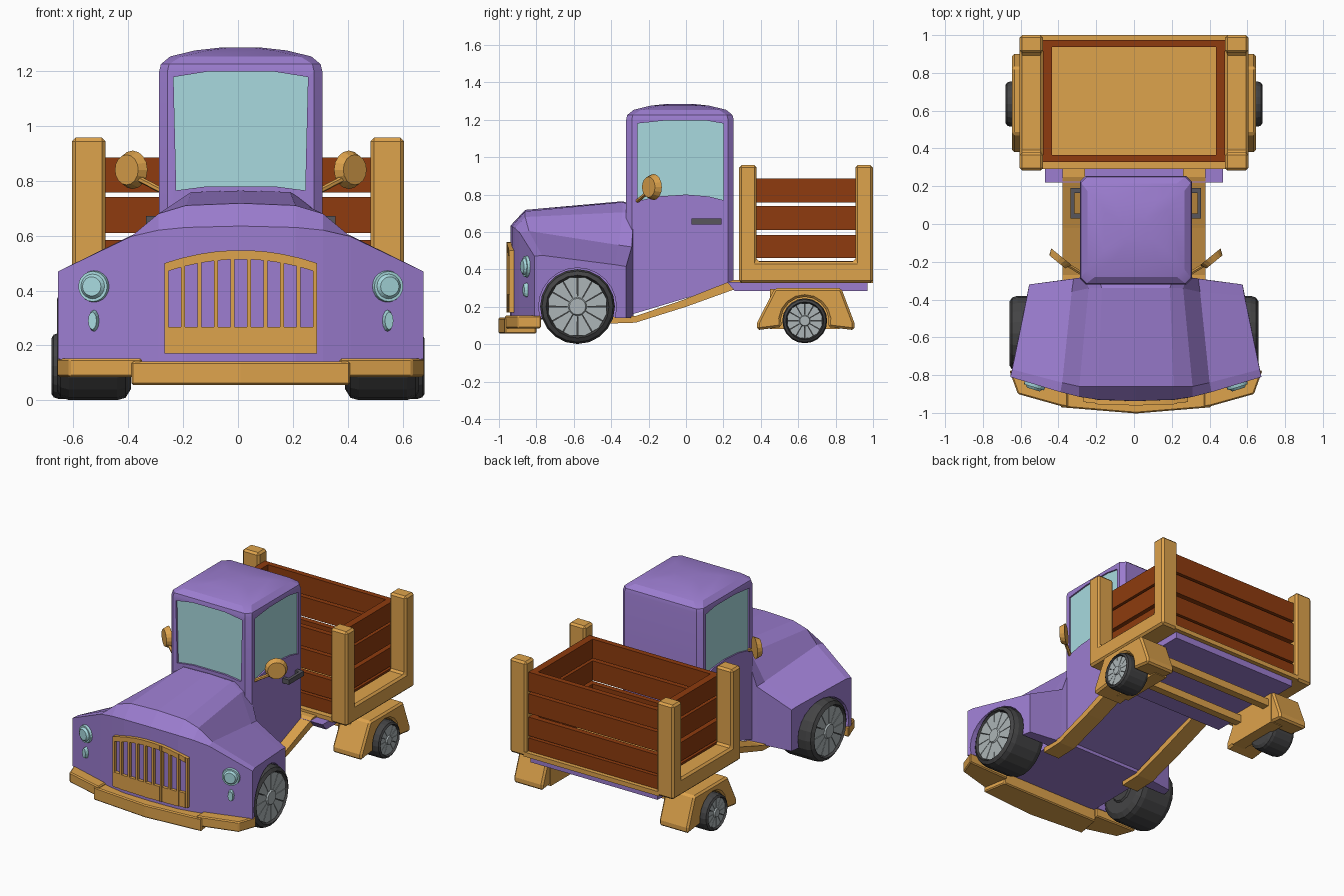
import bpy, bmesh, math
from mathutils import Vector, Matrix

if "Cube" in bpy.data.objects:
    bpy.data.objects.remove(bpy.data.objects["Cube"])

CX = 0.01            # the cab and nose sit slightly off centre
SIDES = (-1, 1)


def material(name, r, g, b):
    lin = [((c / 255 + 0.055) / 1.055) ** 2.4 for c in (r, g, b)]
    m = bpy.data.materials.new(name)
    m.diffuse_color = (*lin, 1)
    m.use_nodes = True
    m.node_tree.nodes["Principled BSDF"].inputs["Base Color"].default_value = m.diffuse_color
    return m


PURPLE = material("purple paint", 156, 125, 208)
TAN = material("tan wood", 222, 163, 76)
BROWN = material("brown planks", 142, 59, 14)
GLASS = material("pale blue glass", 168, 218, 223)
RUBBER = material("dark rubber", 68, 68, 69)
METAL = material("grey metal", 172, 181, 183)
HANDLE = material("handle grey", 88, 86, 92)


def finish(name, bm, mat, bevel=0):
    bmesh.ops.recalc_face_normals(bm, faces=bm.faces[:])
    me = bpy.data.meshes.new(name)
    bm.to_mesh(me)
    bm.free()
    me.materials.append(mat)
    ob = bpy.data.objects.new(name, me)
    bpy.context.collection.objects.link(ob)
    if bevel:
        b = ob.modifiers.new("bevel", 'BEVEL')
        b.width, b.segments, b.limit_method = bevel, 1, 'ANGLE'
    return ob


def prisms(name, axis, parts, mat, bevel=0, dx=0):
    """Extrude flat polygons along an axis; parts = [(points, start, end)]."""
    place = {'X': lambda p, d: (d + dx, p[0], p[1]),
             'Y': lambda p, d: (p[0] + dx, d, p[1]),
             'Z': lambda p, d: (p[0] + dx, p[1], d)}[axis]
    bm = bmesh.new()
    for pts, a, b in parts:
        A = [bm.verts.new(place(p, a)) for p in pts]
        B = [bm.verts.new(place(p, b)) for p in pts]
        bm.faces.new(A)
        bm.faces.new(B)
        for i in range(len(pts)):
            j = (i + 1) % len(pts)
            bm.faces.new((A[i], A[j], B[j], B[i]))
    return finish(name, bm, mat, bevel)


def rect(a0, a1, b0, b1):
    return [(a0, b0), (a1, b0), (a1, b1), (a0, b1)]


def loft(name, rings, mat):
    bm = bmesh.new()
    R = [[bm.verts.new(p) for p in ring] for ring in rings]
    n = len(R[0])
    for r0, r1 in zip(R, R[1:]):
        for i in range(n):
            bm.faces.new((r0[i], r0[(i + 1) % n], r1[(i + 1) % n], r1[i]))
    bm.faces.new(R[0])
    bm.faces.new(R[-1])
    return finish(name, bm, mat)


def disc(name, loc, normal, r1, r2, depth, mat, n=20, stretch=1):
    bm = bmesh.new()
    q = Vector(normal).to_track_quat('Z', 'Y').to_matrix().to_4x4()
    mx = Matrix.Translation(loc) @ q @ Matrix.Diagonal((1, stretch, 1, 1))
    bmesh.ops.create_cone(bm, cap_ends=True, segments=n, radius1=r1, radius2=r2,
                          depth=depth, matrix=mx)
    return finish(name, bm, mat)


def cut(ob, cutter):
    m = ob.modifiers.new("cut", 'BOOLEAN')
    m.operation, m.solver, m.object = 'DIFFERENCE', 'EXACT', cutter
    cutter.hide_render = True
    cutter.hide_set(True)


# Nose, hood and front fenders: columns from centre line to outer fender
cols = [
    [(0, -.28, .14), (0, -.94, .13), (0, -.937, .635), (0, -.86, .718), (0, -.34, .764), (0, -.28, .745)],
    [(.2, -.28, .14), (.2, -.935, .13), (.2, -.93, .63), (.2, -.86, .71), (.18, -.34, .759), (.2, -.28, .74)],
    [(.27, -.28, .14), (.3, -.915, .13), (.3, -.915, .62), (.3, -.86, .68), (.25, -.34, .705), (.27, -.28, .70)],
    [(.34, -.29, .14), (.4, -.89, .14), (.4, -.89, .597), (.39, -.84, .605), (.34, -.36, .53), (.33, -.29, .52)],
    [(.565, -.32, .14), (.665, -.81, .15), (.665, -.81, .47), (.655, -.77, .475), (.575, -.38, .425), (.565, -.32, .415)],
]
cols = [[(-x, y, z) for x, y, z in c] for c in cols[:0:-1]] + cols
body = loft("nose_and_fenders", [[(x + CX, y, z) for x, y, z in c] for c in cols], PURPLE)
for s in SIDES:
    cut(body, disc("wheel_arch_cutter", (s * .66 + CX, -.58, .2), (1, 0, 0), .208, .208, .6, PURPLE, 24))


# Cab: chamfered rings rising into a domed roof
def ring(inset, z, c):
    hx, y0, y1 = .297 - inset, -.32 + inset, .255 - inset
    pts = [(-hx, y0 + c), (-hx + c, y0), (hx - c, y0), (hx, y0 + c),
           (hx, y1 - c), (hx - c, y1), (-hx + c, y1), (-hx, y1 - c)]
    return [(x + CX, y, z if z else .15 + (y + .32) * .3) for x, y in pts]


cab = loft("cab", [ring(0, 0, .03), ring(0, 1.2, .03), ring(.006, 1.225, .03), ring(.04, 1.253, .04),
                   ring(.13, 1.275, .05), ring(.22, 1.285, .03)], PURPLE)

# Recessed windows
screen = [(-.235, .765), (-.12, .78), (.12, .78), (.235, .765), (.245, 1.178), (.12, 1.198), (-.12, 1.198), (-.245, 1.178)]
cut(cab, prisms("windscreen_cutter", 'Y', [(screen, -.4, -.30)], PURPLE, dx=CX))
prisms("windscreen", 'Y', [(screen, -.307, -.298)], GLASS, dx=CX)
side = [(-.26, .765), (-.15, .79), (.0, .80), (.12, .79), (.2, .77), (.2, 1.18), (.1, 1.197), (-.1, 1.197), (-.26, 1.18)]
for s in SIDES:
    cut(cab, prisms("side_window_cutter", 'X', [(side, s * .28, s * .4)], PURPLE, dx=CX))
    prisms("side_window", 'X', [(side, s * .278, s * .287)], GLASS, dx=CX)
    # Door handle, a small loop
    prisms("door_handle", 'Z', [([(s * .29, .03), (s * .345, .03), (s * .345, .19), (s * .29, .19), (s * .29, .165),
                                  (s * .325, .165), (s * .325, .055), (s * .29, .055)], .64, .672)], HANDLE, dx=CX)
    # Mirror on a thin arm
    a, b = Vector((s * .29 + CX, -.26, .765)), Vector((s * .405 + CX, -.19, .825))
    disc("mirror_arm", (a + b) / 2, b - a, .011, .011, (b - a).length, TAN, 6)
    disc("mirror", (s * .405 + CX, -.187, .84), (s * .63, -.77, 0), .07, .055, .035, TAN, 16)
    # Headlight and small lamp below it
    n = Vector((s * .294, -.956, 0))
    p = Vector((s * .535 + CX, -.85, .415))
    disc("headlight_ring", p, n, .06, .055, .03, GLASS)
    disc("headlight_lens", p + n * .02, n, .047, .035, .015, GLASS)
    disc("small_lamp", p - Vector((0, 0, .125)), n, .023, .016, .04, GLASS, 12, 2)
    # Running board
    prisms("running_board", 'X', [([(-.42, .11), (-.27, .115), (.0, .2), (.25, .29), (.30, .30), (.30, .342), (.25, .342),
                                    (-.02, .235), (-.27, .15), (-.42, .145)], s * .26, s * .378)], TAN)


# Grille: columns of bars and slots with an arched top
def front_y(x):
    x = abs(x)
    return -.937 + x * .035 if x < .2 else -.93 + (x - .2) * .15


def arch(x):
    return .547 - .047 * (x / .277) ** 2


cells, x = [], -.277
for i in range(19):
    w = .014 if i % 2 == 0 else .046
    y = front_y(x + w / 2)
    top = [(x + w, arch(x + w)), (x, arch(x))]
    if i % 2 == 0:
        cells.append(([(x, .17), (x + w, .17)] + top, y - .024, y + .01))
    else:
        cells.append((rect(x, x + w, .17, .268), y - .024, y + .01))
        cells.append(([(x, arch(x) - .033), (x + w, arch(x + w) - .033)] + top, y - .024, y + .01))
    x += w
prisms("grille", 'Y', cells, TAN, dx=CX)

# Front bumper
bumper = [([(-.4, -.97), (0, -1.003), (.4, -.97), (.37, -.8), (-.37, -.8)], .056, .142)]
for s in SIDES:
    bumper.append(([(s * .36, -.97), (s * .4, -.963), (s * .625, -.9), (s * .67, -.775), (s * .36, -.785)], .085, .153))
prisms("front_bumper", 'Z', bumper, TAN, .007, CX)

# Cargo bed floor and undertray
prisms("bed_undertray", 'X', [([(.26, .285), (.97, .285), (.97, .332), (.22, .332)], -.47, .47)], PURPLE)
prisms("bed_floor", 'Z', [(rect(-.5, .5, .29, 1), .328, .358)], TAN)

# Bed sides: two posts and a rail in one U shape, planks between them
rows = [(.355, .445), (.46, .585), (.61, .74), (.757, .885)]
for s in SIDES:
    prisms("bed_side_frame", 'X', [([(.283, .328), (1, .328), (1, .957), (.905, .957), (.905, .442), (.378, .442),
                                     (.378, .957), (.283, .957)], s * .482, s * .605)], TAN, .013)
    prisms("side_planks", 'X', [(rect(.34, .96, a, b), s * .435, s * .483) for a, b in rows], BROWN)
for name, y in (("front_planks", .328), ("rear_planks", .937)):
    prisms(name, 'Y', [(rect(-.484, .484, a, b), y, y + .036) for a, b in rows], BROWN)

# Rear fenders: outer wall with a wheel opening, solid inner wall, two cross beams
opening = [(.635 + .128 * math.cos(t), .125 + .128 * math.sin(t)) for t in (math.radians(a) for a in range(-15, 196, 21))]
outline = [(.38, .075), (.38, .115), (.475, .3), (.83, .3), (.9, .115), (.9, .075)]
for s in SIDES:
    prisms("rear_fender", 'X', [(outline + opening, s * .43, s * .645)], TAN, .012)
    prisms("rear_fender_inner_wall", 'X', [(rect(.45, .82, .08, .295), s * .425, s * .515)], TAN)
prisms("cross_beams", 'X', [(rect(y, y + .05, .205, .255), -.45, .45) for y in (.48, .745)], TAN)


# Wheels: rounded tyre, spoked panels and a hub cap
def wheel(name, s, y, z, r, x0, x1):
    n = 20
    prof = [(x0, .8), (x0 + .1 * r, .96), (x0 + .25 * r, 1), (x1 - .22 * r, 1), (x1 - .07 * r, .95),
            (x1, .84), (x1 - .03, .78)]
    loft(name + "_tyre", [[(s * px, y + r * k * math.cos(i * math.tau / n), z + r * k * math.sin(i * math.tau / n))
                           for i in range(n)] for px, k in prof], RUBBER)
    panels = []
    for i in range(12):
        t = i * math.tau / 12
        panels.append(([(y + r * k * math.cos(t + d), z + r * k * math.sin(t + d))
                        for k, d in ((.25, .025), (.78, .015), (.8, .26), (.78, .51), (.25, .5))],
                       s * (x1 - .032), s * (x1 - .012)))
    prisms(name + "_rim", 'X', panels, METAL)
    disc(name + "_hub", (s * (x1 - .018), y, z), (s, 0, 0), .32 * r, .22 * r, .03, METAL, 12)
    if r > .15:
        disc(name + "_inner_hub", (s * x0, y, z), (-s, 0, 0), .5 * r, .4 * r, .02, RUBBER, 12)


for s in SIDES:
    wheel("front_wheel", s, -.58, .201, .2, .39, .66)
    wheel("rear_wheel", s, .635, .125, .12, .5, .68)

# Soft shading on the rounded roof
bpy.ops.object.select_all(action='DESELECT')
cab.select_set(True)
bpy.context.view_layer.objects.active = cab
bpy.ops.object.shade_smooth_by_angle(angle=math.radians(25))
